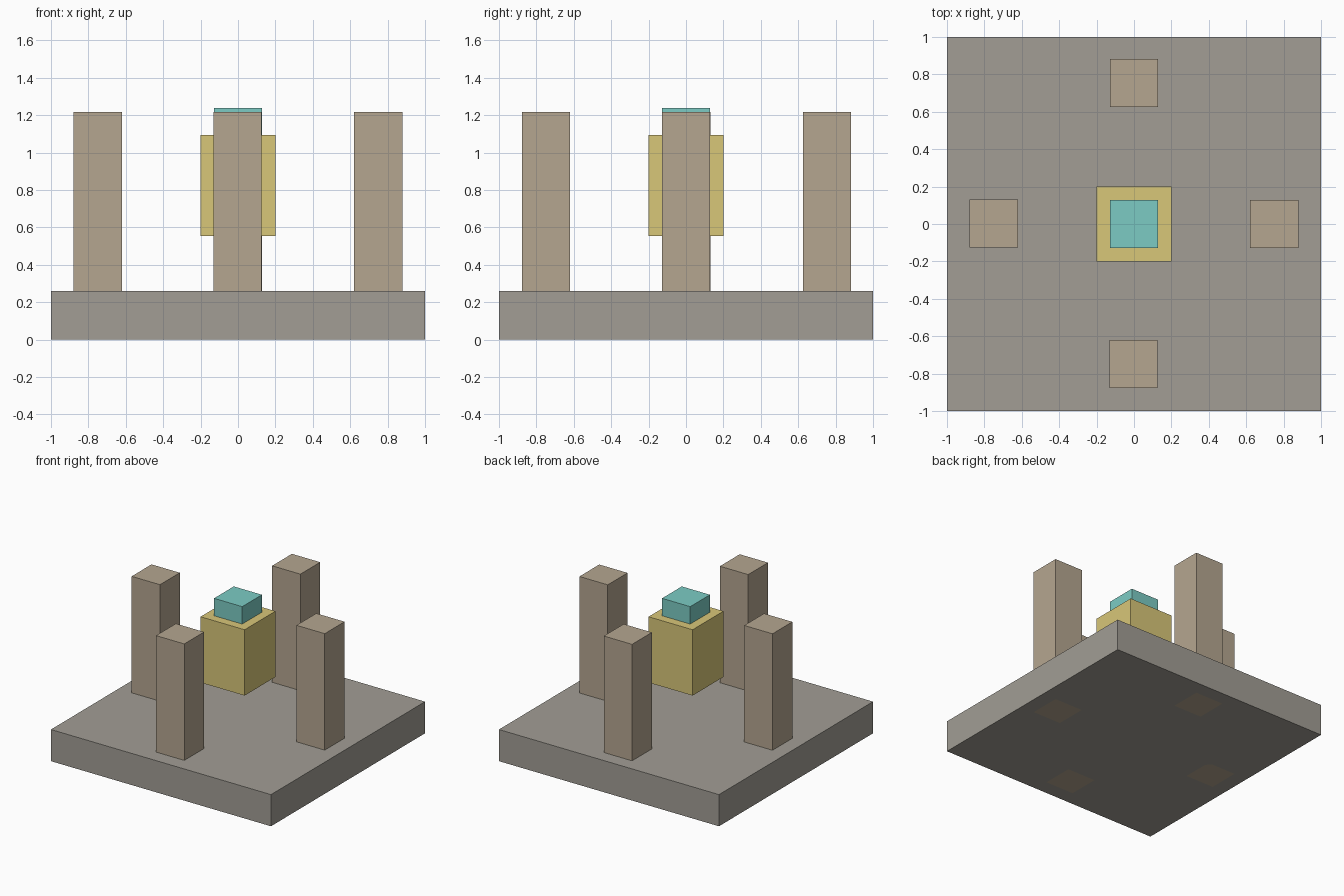
import bpy

if "Cube" in bpy.data.objects:
    bpy.data.objects.remove(bpy.data.objects["Cube"])


def material(name, rgb):
    mat = bpy.data.materials.new(name)
    mat.diffuse_color = (*rgb, 1)
    mat.use_nodes = True
    mat.node_tree.nodes["Principled BSDF"].inputs["Base Color"].default_value = mat.diffuse_color
    return mat


def box(name, x, y, z0, z1, width, mat):
    """Square block of given width, from z0 up to z1."""
    bpy.ops.mesh.primitive_cube_add(size=1, location=(x, y, (z0 + z1) / 2))
    ob = bpy.context.object
    ob.name = name
    ob.scale = (width, width, z1 - z0)
    bpy.ops.object.transform_apply(location=False, rotation=False, scale=True)
    ob.data.materials.append(mat)
    return ob


stone = material("stone", (0.36, 0.34, 0.30))
wood = material("wood", (0.46, 0.38, 0.28))
gold = material("gold", (0.69, 0.57, 0.19))
teal = material("teal", (0.20, 0.60, 0.55))

# Square base slab
box("base", 0, 0, 0, 0.26, 2.0, stone)

# Four posts, running through the slab to the ground
for side, x, y in (("front", -0.003, -0.748), ("back", 0, 0.755),
                   ("left", -0.75, 0.003), ("right", 0.75, 0)):
    box(side + "_post", x, y, 0, 1.217, 0.257, wood)

# Floating core block with its cap
box("core_block", 0, 0, 0.554, 1.095, 0.40, gold)
box("core_cap", 0, 0, 1.05, 1.238, 0.256, teal)
